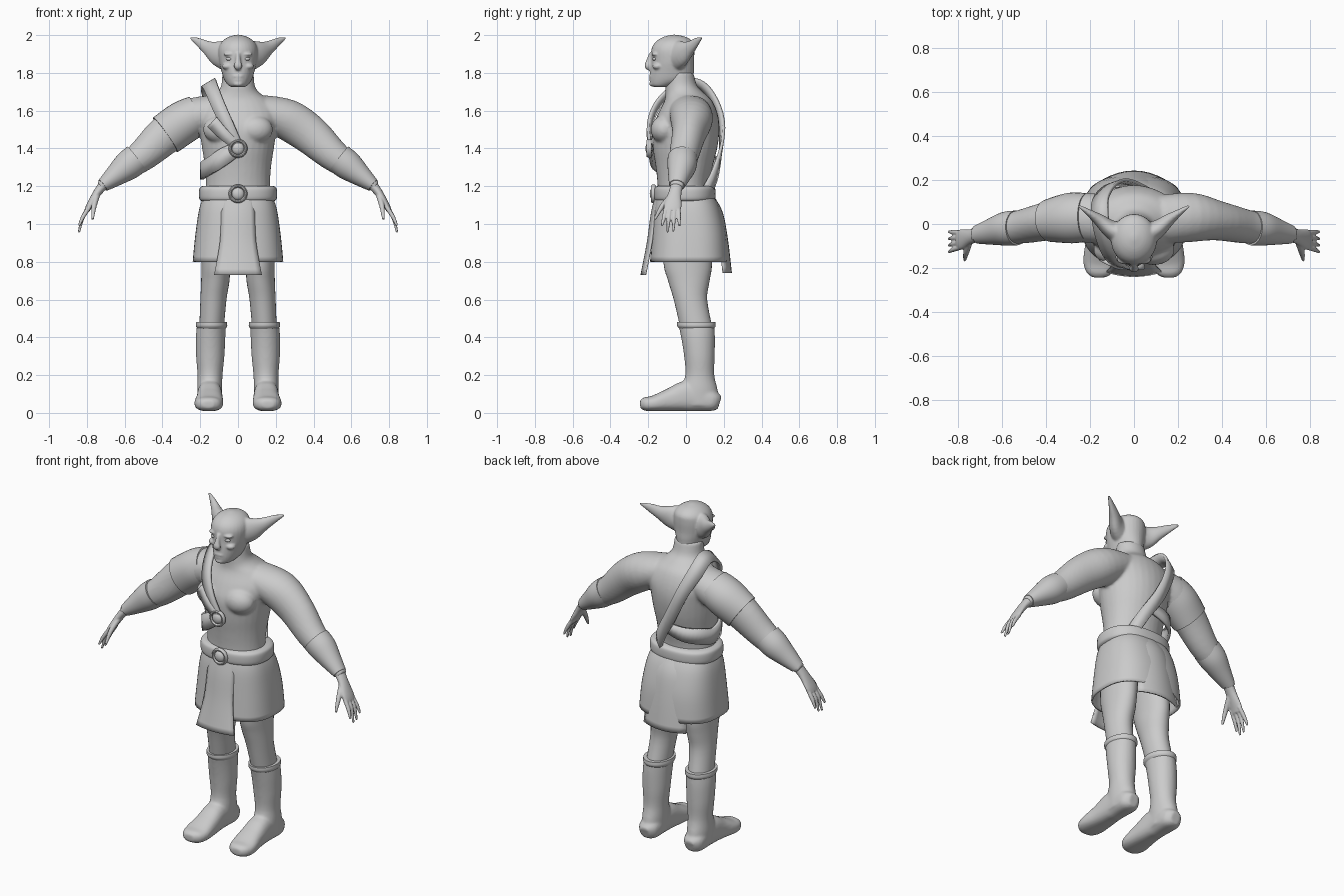
import bpy, bmesh, math
from mathutils import Vector, Matrix

X, Y, Z = Vector((1, 0, 0)), Vector((0, 1, 0)), Vector((0, 0, 1))


def dense(pts, n=4):
    """Catmull-Rom interpolation of equal-length tuples."""
    out = []
    for i in range(len(pts) - 1):
        a, b, c, d = pts[max(i - 1, 0)], pts[i], pts[i + 1], pts[min(i + 2, len(pts) - 1)]
        for k in range(n):
            t = k / n
            out.append(tuple(q + .5 * t * (r - p + t * (2*p - 5*q + 4*r - s + t * (3*(q - r) + s - p)))
                             for p, q, r, s in zip(a, b, c, d)))
    return out + [pts[-1]]


def loft(bm, rings, cap=True, power=1.0, n=32):
    """Bridge elliptical rings given as (centre, u axis, v axis)."""
    def sp(w):
        return math.copysign(abs(w) ** power, w)
    loops = [[bm.verts.new(c + u * sp(math.cos(math.tau * i / n)) + v * sp(math.sin(math.tau * i / n)))
              for i in range(n)] for c, u, v in rings]
    for a, b in zip(loops, loops[1:]):
        for i in range(n):
            j = (i + 1) % n
            bm.faces.new((a[i], a[j], b[j], b[i]))
    if cap:
        bm.faces.new(loops[0])
        bm.faces.new(loops[-1])


def stack(bm, rows, s=1, **kw):
    """Horizontal rings: (z, x centre, x radius, y front, y back)."""
    kw.setdefault("cap", True)
    loft(bm, [(Vector((s * x, (f + b) / 2, z)), X * rx, Y * (b - f) / 2)
              for z, x, rx, f, b in dense(rows)], **kw)


def tube(bm, rows, ref, s=1, **kw):
    """Limb along a path: (x, y, z, radius along ref, other radius)."""
    rows = dense(rows)
    ps = [Vector((s * r[0], r[1], r[2])) for r in rows]
    rings = []
    for i, r in enumerate(rows):
        t = (ps[min(i + 1, len(ps) - 1)] - ps[max(i - 1, 0)]).normalized()
        u = (ref - t * ref.dot(t)).normalized()
        rings.append((ps[i], u * r[3], t.cross(u) * r[4]))
    loft(bm, rings, **kw)


def blob(bm, c, r):
    bmesh.ops.create_uvsphere(bm, u_segments=24, v_segments=14, radius=1,
                              matrix=Matrix.Translation(c) @ Matrix.Diagonal((*r, 1)))


def finish(name, bm, voxel=0, smooth=0, thick=0, sharp=40):
    bmesh.ops.recalc_face_normals(bm, faces=bm.faces)
    me = bpy.data.meshes.new(name)
    bm.to_mesh(me)
    bm.free()
    ob = bpy.data.objects.new(name, me)
    bpy.context.collection.objects.link(ob)
    if thick:
        m = ob.modifiers.new("thickness", 'SOLIDIFY')
        m.thickness, m.offset = thick, 0
    if voxel:
        m = ob.modifiers.new("fuse", 'REMESH')
        m.mode, m.voxel_size, m.use_smooth_shade = 'VOXEL', voxel, True
        if smooth:
            m = ob.modifiers.new("soften", 'SMOOTH')
            m.iterations = smooth
        me.shade_smooth()
    else:
        bpy.ops.object.select_all(action='DESELECT')
        ob.select_set(True)
        bpy.context.view_layer.objects.active = ob
        bpy.ops.object.shade_smooth_by_angle(angle=math.radians(sharp))
    return ob


# Torso, neck and arms
bm = bmesh.new()
stack(bm, [(1.08, 0, .18, -.15, .12), (1.2, 0, .17, -.15, .12), (1.3, 0, .175, -.16, .14),
           (1.4, 0, .19, -.175, .165), (1.5, 0, .205, -.178, .177), (1.58, 0, .225, -.15, .168),
           (1.65, 0, .18, -.115, .14), (1.69, 0, .12, -.108, .10), (1.73, 0, .09, -.108, .06),
           (1.8, 0, .083, -.1, .04)])
for s in (1, -1):
    blob(bm, (s * .09, -.115, 1.5), (.095, .072, .075))
    tube(bm, [(.12, .02, 1.6, .11, .085), (.26, .03, 1.553, .112, .108), (.38, .015, 1.475, .09, .104),
              (.5, -.01, 1.367, .078, .085), (.6, -.025, 1.295, .065, .065),
              (.73, -.05, 1.195, .035, .028)], Y, s)
finish("torso", bm, .009, 4)

# Head with pointed ears
bm = bmesh.new()
stack(bm, [(1.725, 0, .035, -.17, -.09), (1.735, 0, .052, -.187, -.05), (1.765, 0, .074, -.193, .03),
           (1.81, 0, .088, -.19, .042), (1.86, 0, .1, -.185, .042), (1.92, 0, .104, -.184, .045),
           (1.96, 0, .09, -.165, .04), (1.988, 0, .055, -.125, .005), (2.002, 0, .01, -.075, -.05)])
tube(bm, [(0, -.18, 1.9, .012, .015), (0, -.195, 1.865, .014, .015), (0, -.203, 1.835, .022, .016),
          (0, -.19, 1.82, .012, .01)], X)
blob(bm, (0, -.184, 1.782), (.03, .012, .008))
blob(bm, (0, -.182, 1.766), (.026, .012, .008))
blob(bm, (0, -.18, 1.742), (.026, .014, .014))
for s in (1, -1):
    blob(bm, (s * .045, -.165, 1.899), (.034, .018, .009))
    blob(bm, (s * .055, -.15, 1.835), (.03, .028, .018))
    tube(bm, [(.05, -.05, 1.89, .085, .06), (.11, -.02, 1.905, .066, .04), (.16, .02, 1.932, .038, .027),
              (.21, .055, 1.964, .022, .014), (.25, .082, 1.985, .006, .006)], Z, s)
finish("head", bm, .006, 2)
bm = bmesh.new()
for s in (1, -1):
    blob(bm, (s * .045, -.165, 1.874), (.019, .013, .01))
finish("eyes", bm)

for s, side in ((1, "left"), (-1, "right")):
    # Hand
    bm = bmesh.new()
    tube(bm, [(.71, -.047, 1.21, .034, .027), (.745, -.058, 1.165, .034, .022),
              (.785, -.07, 1.1, .046, .017), (.8, -.072, 1.07, .042, .014)], Y, s)
    for y0, y1, z1 in ((-.105, -.128, .99), (-.083, -.098, .955), (-.06, -.067, .96), (-.04, -.035, .99)):
        tube(bm, [(.787, y0, 1.09, .012, .012), (.822, (y0 + y1) / 2, 1.035, .011, .011),
                  (.842, y1, z1, .006, .006)], Y, s, n=12)
    tube(bm, [(.745, -.07, 1.155, .018, .016), (.762, -.125, 1.095, .014, .014),
              (.77, -.165, 1.025, .007, .007)], Y, s, n=12)
    finish(side + "_hand", bm, .005, 1)

    # Bracer
    bm = bmesh.new()
    tube(bm, [(.535, -.018, 1.347, .079, .08), (.585, -.022, 1.308, .077, .078),
              (.65, -.035, 1.256, .06, .058), (.715, -.048, 1.205, .042, .036)], Y, s)
    finish(side + "_bracer", bm)

    # Bare leg
    bm = bmesh.new()
    stack(bm, [(1.05, .1, .09, -.13, .13), (.8, .116, .077, -.12, .138), (.7, .12, .075, -.095, .125),
               (.6, .13, .069, -.065, .112), (.45, .14, .065, -.03, .14)], s)
    finish(side + "_leg", bm)

    # Boot: shaft and foot fused
    bm = bmesh.new()
    stack(bm, [(.475, .14, .076, -.042, .15), (.4, .145, .078, -.026, .153), (.3, .147, .075, -.01, .152),
               (.2, .148, .066, -.004, .15), (.12, .15, .066, -.03, .168), (.04, .15, .062, -.03, .175)], s)
    tube(bm, [(.15, .178, .052, .03, .035), (.15, .14, .063, .06, .055), (.15, .02, .09, .064, .082),
              (.15, -.08, .07, .07, .062), (.155, -.17, .05, .076, .042), (.157, -.22, .047, .06, .035),
              (.157, -.243, .046, .03, .02)], X, s, power=.8)
    finish(side + "_boot", bm, .008, 5)

    # Boot cuff
    bm = bmesh.new()
    stack(bm, [(.445, .14, .074, -.035, .148), (.46, .14, .083, -.047, .157), (.48, .14, .081, -.048, .156)], s)
    finish(side + "_boot_cuff", bm)

# Skirt
bm = bmesh.new()
stack(bm, [(1.15, 0, .175, -.15, .14), (1.08, 0, .2, -.165, .175), (.95, 0, .22, -.175, .207),
           (.8, 0, .235, -.185, .218)], cap=False, power=.75, n=48)
finish("skirt", bm, thick=.01)

# Hanging front and back cloth panels: (z, half width, y), bowed toward the sides
for name, rows, bow in (("front_panel", [(1.14, .085, -.162), (1.05, .088, -.182), (.9, .095, -.203), (.73, .125, -.236)], .02),
                        ("back_panel", [(1.14, .11, .147), (1.06, .12, .19), (.92, .13, .217), (.74, .14, .238)], -.04)):
    bm = bmesh.new()
    grid = [[bm.verts.new((w * t / 4, y + bow * (t / 4) ** 2, z)) for t in range(-4, 5)]
            for z, w, y in dense(rows)]
    for a, b in zip(grid, grid[1:]):
        for i in range(8):
            bm.faces.new((a[i], a[i + 1], b[i + 1], b[i]))
    finish(name, bm, thick=.01)

# Belt
bm = bmesh.new()
stack(bm, [(1.118, 0, .185, -.148, .135), (1.13, 0, .203, -.166, .153), (1.16, 0, .207, -.17, .157),
           (1.19, 0, .203, -.166, .153), (1.202, 0, .185, -.148, .135)], power=.85, n=48)
finish("belt", bm)

# Round buckles: a boss inside a raised rim
for name, y, z in (("belt_buckle", -.172, 1.16), ("chest_buckle", -.195, 1.4)):
    bm = bmesh.new()
    blob(bm, (0, y, z), (.033, .02, .033))
    loft(bm, [(Vector((0, y + .014 * math.sin(a), z)), X * (.041 + .009 * math.cos(a)),
               Z * (.041 + .009 * math.cos(a))) for a in (math.tau * k / 10 for k in range(11))], cap=False)
    bmesh.ops.remove_doubles(bm, verts=bm.verts, dist=1e-5)
    finish(name, bm)

# Chest straps: (x, y, z, half width)
STRAPS = {
    "shoulder_strap": [(.01, -.19, 1.38, .03), (-.055, -.192, 1.52, .034), (-.105, -.15, 1.63, .036),
                       (-.14, -.06, 1.715, .038), (-.155, .04, 1.745, .042), (-.15, .12, 1.69, .042),
                       (-.10, .18, 1.57, .036), (-.03, .188, 1.42, .034), (.06, .155, 1.27, .034), (.1, .115, 1.18, .034)],
    "side_strap": [(0, -.19, 1.4, .035), (-.07, -.175, 1.36, .045), (-.13, -.145, 1.32, .045),
                   (-.18, -.06, 1.29, .045), (-.192, .03, 1.28, .045), (-.16, .11, 1.3, .045),
                   (-.09, .155, 1.31, .04), (.01, .165, 1.33, .03)],
    "armpit_strap": [(0, -.195, 1.41, .022), (-.07, -.195, 1.47, .03), (-.135, -.17, 1.54, .035)]}
for name, rows in STRAPS.items():
    bm = bmesh.new()
    rows = dense(rows)
    ps = [Vector(r[:3]) for r in rows]
    pairs = []
    for i, p in enumerate(ps):
        t = ps[min(i + 1, len(ps) - 1)] - ps[max(i - 1, 0)]
        side = t.cross(p - Vector((0, 0, min(p.z, 1.5)))).normalized() * rows[i][3]
        pairs.append((bm.verts.new(p + side), bm.verts.new(p - side)))
    for a, b in zip(pairs, pairs[1:]):
        bm.faces.new((a[0], a[1], b[1], b[0]))
    finish(name, bm, thick=.016)

# Short sleeve on the right shoulder
bm = bmesh.new()
tube(bm, [(.21, .03, 1.58, .11, .105), (.29, .027, 1.538, .115, .114), (.385, .015, 1.472, .097, .112)], Y, -1)
finish("right_sleeve", bm)
